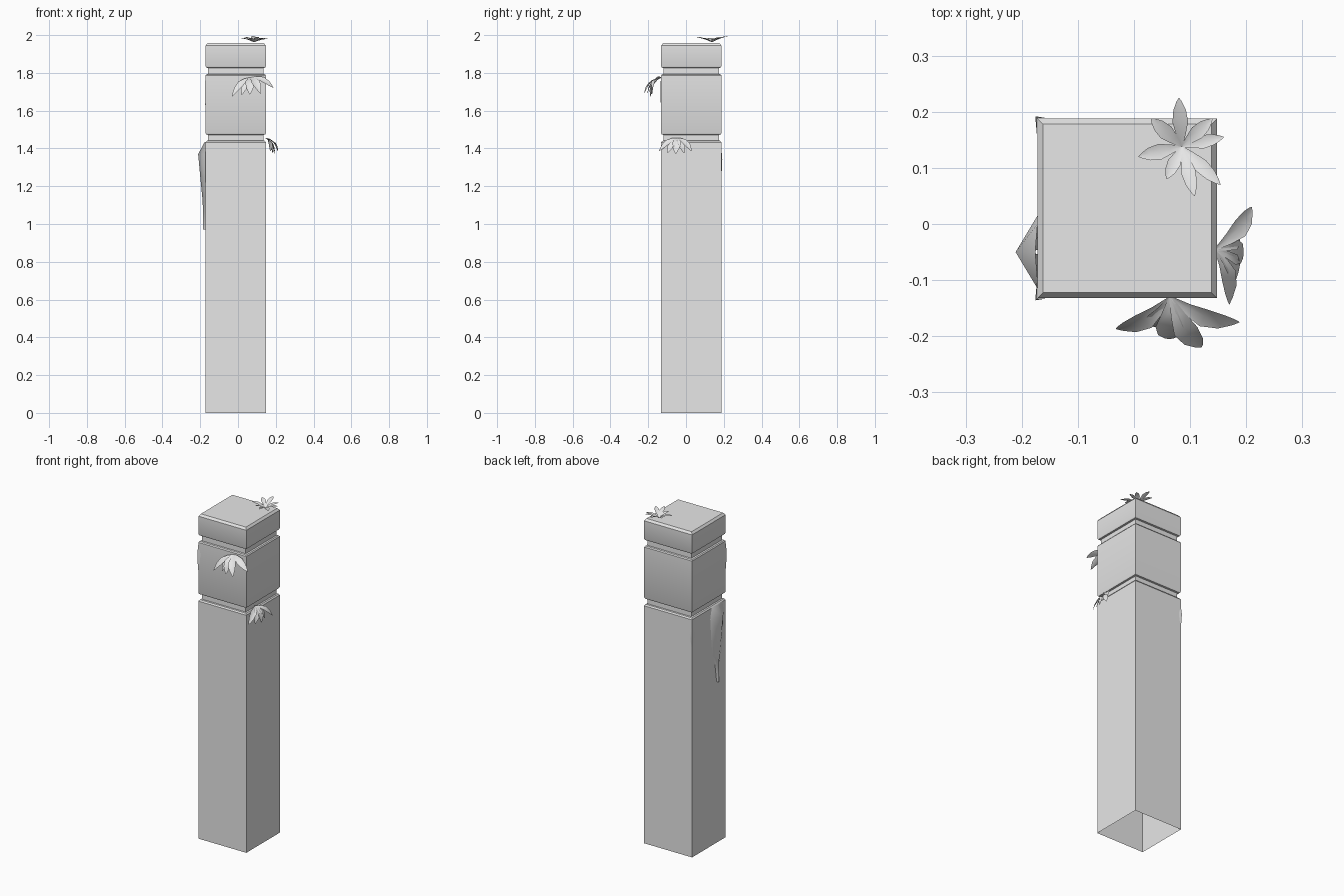
import bpy, bmesh, math
from mathutils import Vector

if "Cube" in bpy.data.objects:
    bpy.data.objects.remove(bpy.data.objects["Cube"])

stone = bpy.data.materials.new("stone_grey")
stone.diffuse_color = (0.8, 0.8, 0.8, 1)
stone.use_nodes = True
stone.node_tree.nodes["Principled BSDF"].inputs["Base Color"].default_value = stone.diffuse_color

CX, CY, H = -0.012, 0.028, 0.16      # post centre and half width


def finish(bm, name, angle=30):
    mesh = bpy.data.meshes.new(name)
    bm.to_mesh(mesh)
    bm.free()
    mesh.materials.append(stone)
    ob = bpy.data.objects.new(name, mesh)
    bpy.context.collection.objects.link(ob)
    bpy.ops.object.select_all(action='DESELECT')
    ob.select_set(True)
    bpy.context.view_layer.objects.active = ob
    bpy.ops.object.shade_smooth_by_angle(angle=math.radians(angle))
    return ob


def loft(bm, rows, closed=False):
    """Bridge successive rows of points with quads."""
    rows = [[bm.verts.new(p) for p in r] for r in rows]
    for a, b in zip(rows, rows[1:]):
        n = len(a)
        for i in range(n if closed else n - 1):
            j = (i + 1) % n
            bm.faces.new((a[i], a[j], b[j], b[i]))
    return rows


# Square post: (half width, height) profile, open underneath
profile = [(H, 0), (H, 1.432), (H - .006, 1.44), (H - .014, 1.442),
           (H - .014, 1.472), (H - .004, 1.474), (H, 1.482),
           (H, 1.786), (H - .005, 1.792), (H - .014, 1.794),
           (H - .014, 1.826), (H - .004, 1.828), (H, 1.836),
           (H, 1.944), (H - .01, 1.957)]
bm = bmesh.new()
rings = loft(bm, [[(CX + sx * h, CY + sy * h, z) for sx, sy in
                   ((-1, -1), (1, -1), (1, 1), (-1, 1))]
                  for h, z in profile], closed=True)
bm.faces.new(rings[-1])
finish(bm, "post")


def petal(bm, root, tip, width, up, arch):
    """Folded, arched leaf from root to tip."""
    root, tip, up = Vector(root), Vector(tip), Vector(up).normalized()
    side = (tip - root).cross(up).normalized()
    rows = []
    for t, w in ((0, .12), (.25, .6), (.5, 1), (.75, .8), (.92, .35), (1, .03)):
        c = root.lerp(tip, t) + up * arch * math.sin(math.pi * t)
        s = side * width * w / 2
        fold = up * width * w * .15
        rows.append([c - s + fold, c, c + s + fold])
    loft(bm, rows)


def tuft(name, root, tips, up, arch):
    bm = bmesh.new()
    for x, y, z, w in tips:
        petal(bm, root, (x, y, z), w, up, arch)
    finish(bm, name, 50)


# Flower lying on the cap
tuft("top_flower", (0.085, 0.138, 1.962),
     [(0.08, 0.225, 1.995, .028), (0.14, 0.188, 1.985, .026),
      (0.16, 0.155, 1.98, .024), (0.154, 0.07, 1.985, .026),
      (0.108, 0.05, 1.99, .026), (0.058, 0.08, 1.985, .024),
      (0.008, 0.12, 1.985, .028), (0.03, 0.188, 1.99, .028)],
     (0, 0, 1), .004)

# Drooping flower on the front face
tuft("front_flower", (0.065, -0.13, 1.775),
     [(-0.032, -0.187, 1.675, .04), (0.02, -0.18, 1.682, .04),
      (0.062, -0.205, 1.685, .05), (0.12, -0.22, 1.69, .045),
      (0.188, -0.175, 1.72, .04)],
     (0, -.6, .8), .02)

# Drooping flower on the right face
tuft("right_flower", (0.145, -0.045, 1.455),
     [(0.21, 0.03, 1.385, .036), (0.185, -0.01, 1.375, .04),
      (0.195, -0.055, 1.37, .045), (0.182, -0.098, 1.375, .04),
      (0.17, -0.143, 1.385, .036)],
     (.6, 0, .8), .015)

# Ridged leaf hanging down the left face: (height, ridge x, half width)
bm = bmesh.new()
loft(bm, [[(CX - H, -.05 + w, z), (x, -.05, z), (CX - H, -.05 - w, z)]
          for z, x, w in ((1.435, -.176, .05), (1.37, -.211, .065),
                          (1.25, -.2, .056), (1.14, -.189, .045),
                          (1.12, -.187, .026), (.97, -.184, .004))])
finish(bm, "hanging_leaf", 50)

# Small chips of growth wrapped around the two left corners
for name, sy, z0, z1 in (("front_corner_leaf", -1, 1.62, 1.77),
                         ("back_corner_leaf", 1, 1.27, 1.38)):
    bm = bmesh.new()
    x, y = CX - H, CY + sy * H
    loft(bm, [[(x - .001, y - sy * .03 * k, z0 + (z1 - z0) * t),
               (x - .004 * k, y + sy * .004 * k, z0 + (z1 - z0) * t),
               (x + .015 * k, y + sy * .001, z0 + (z1 - z0) * t)]
              for t, k in ((0, .1), (.3, .7), (.65, 1), (1, .2))])
    finish(bm, name, 50)
